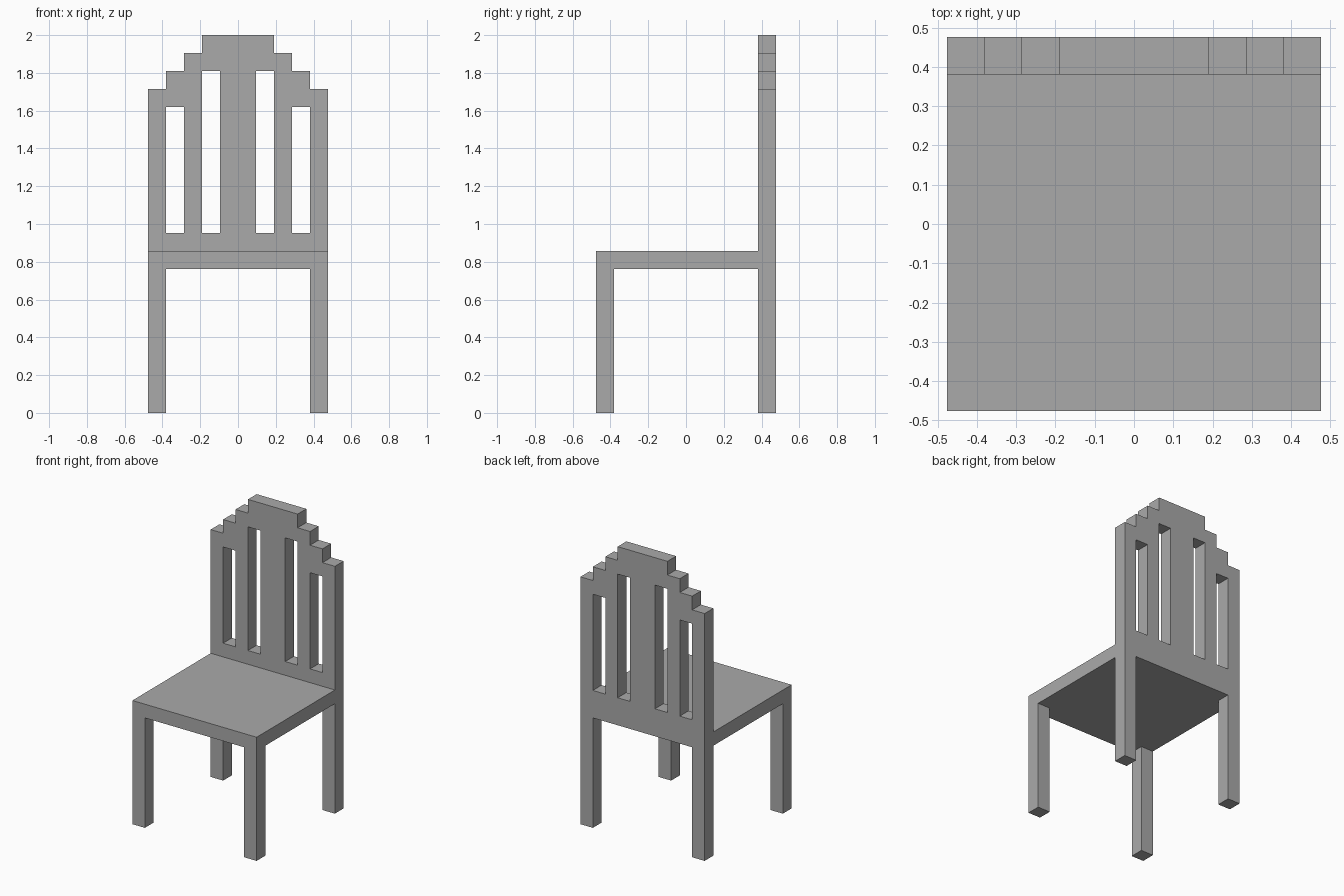
import bpy, bmesh, math
from mathutils import Matrix, Vector

cube = bpy.data.objects.get("Cube")
if cube:
    bpy.data.objects.remove(cube, do_unlink=True)

U = 2 / 21  # thickness of every bar; all sizes are multiples of it

grey = bpy.data.materials.new("plain grey")
grey.use_nodes = True
colour = (0.4, 0.4, 0.4, 1)
grey.diffuse_color = colour
grey.node_tree.nodes["Principled BSDF"].inputs["Base Color"].default_value = colour


def add_object(name, bm):
    mesh = bpy.data.meshes.new(name)
    bmesh.ops.recalc_face_normals(bm, faces=bm.faces)
    bm.to_mesh(mesh)
    bm.free()
    mesh.materials.append(grey)
    obj = bpy.data.objects.new(name, mesh)
    bpy.context.collection.objects.link(obj)
    return obj


def box(name, low, high):
    low, high = Vector(low) * U, Vector(high) * U
    bm = bmesh.new()
    bmesh.ops.create_cube(bm, size=1)
    bmesh.ops.scale(bm, vec=high - low, verts=bm.verts)
    bmesh.ops.translate(bm, vec=(low + high) / 2, verts=bm.verts)
    return add_object(name, bm)


def pierced_panel(name, outlines, y):
    """Fill the first outline, leave the others as holes, one bar thick."""
    curve = bpy.data.curves.new(name + "_profile", "CURVE")
    curve.dimensions = "2D"
    curve.fill_mode = "BOTH"
    curve.extrude = U / 2
    for points in outlines:
        spline = curve.splines.new("POLY")
        spline.points.add(len(points) - 1)
        for point, (x, z) in zip(spline.points, points):
            point.co = (x * U, z * U, 0, 1)
        spline.use_cyclic_u = True
    profile = bpy.data.objects.new(name + "_profile", curve)
    bpy.context.collection.objects.link(profile)
    graph = bpy.context.evaluated_depsgraph_get()
    mesh = bpy.data.meshes.new_from_object(profile.evaluated_get(graph))
    bm = bmesh.new()
    bm.from_mesh(mesh)
    bpy.data.objects.remove(profile, do_unlink=True)
    bpy.data.meshes.remove(mesh)
    bmesh.ops.remove_doubles(bm, verts=bm.verts, dist=1e-4)
    for face in bm.faces:
        face.smooth = False
    bmesh.ops.transform(bm, verts=bm.verts, matrix=Matrix.Translation((0, y * U, 0))
                        @ Matrix.Rotation(math.pi / 2, 4, "X"))
    return add_object(name, bm)


# Back legs and stepped backrest in one silhouette, mirrored about the centre
half = [(4, 8), (4, 0), (5, 0), (5, 18), (4, 18), (4, 19),
        (3, 19), (3, 20), (2, 20), (2, 21)]
outline = half + [(-x, z) for x, z in reversed(half)]

# Slots between the slats: tall inner pair, shorter outer pair
slots = []
for x, top in ((1, 19), (3, 17)):
    for side in (1, -1):
        a, b = side * x, side * (x + 1)
        slots.append([(a, 10), (b, 10), (b, top), (a, top)])

pierced_panel("backrest_and_back_legs", [outline] + slots, 4.5)

# Seat and front legs
box("seat", (-5, -5, 8), (5, 4, 9))
box("front_leg_left", (4, -5, 0), (5, -4, 8))
box("front_leg_right", (-5, -5, 0), (-4, -4, 8))
